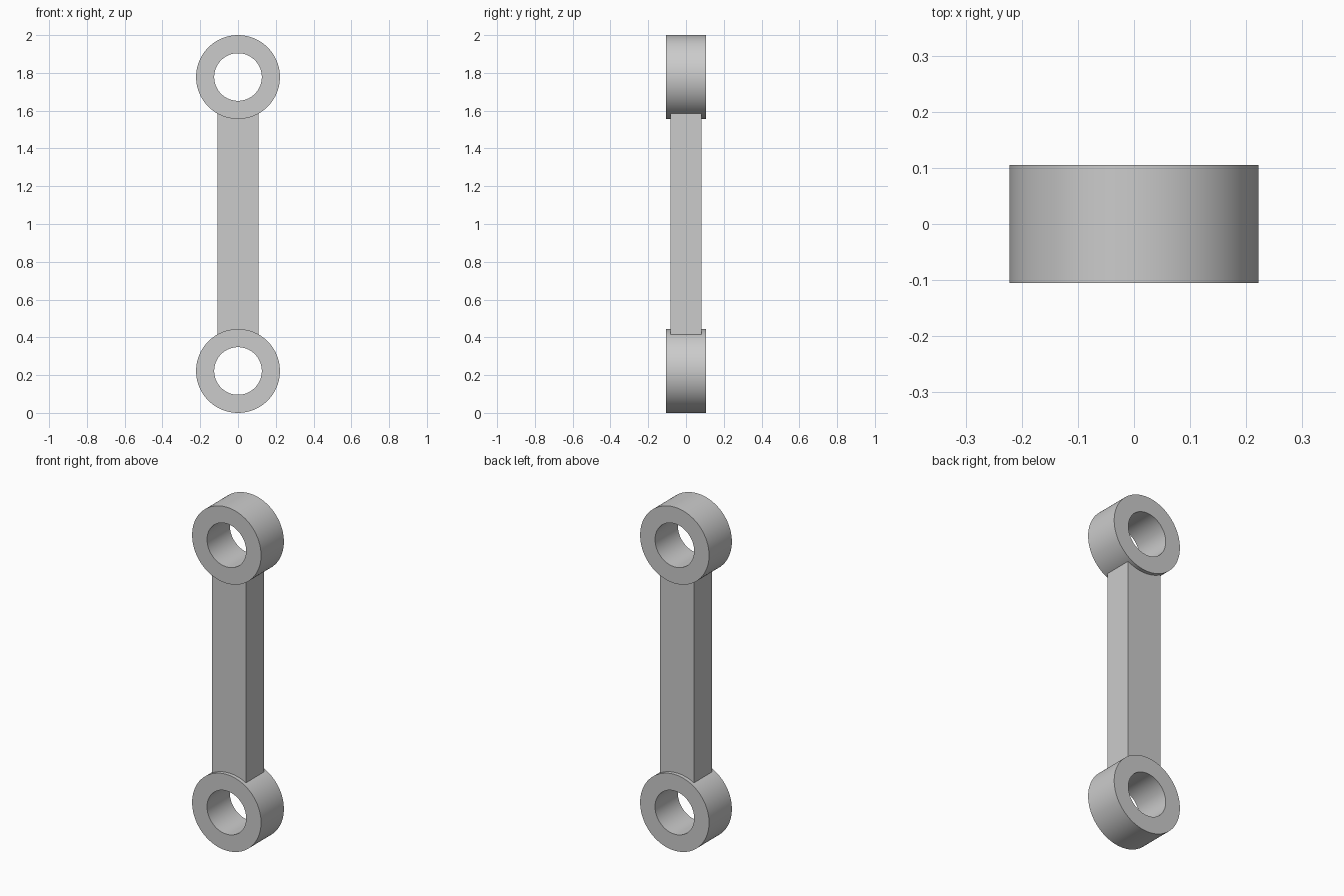
import bpy
import bmesh
import math
from mathutils import Vector

cube = bpy.data.objects.get("Cube")
if cube:
    bpy.data.objects.remove(cube, do_unlink=True)

OUTER, INNER, HALF_DEPTH = 0.222, 0.126, 0.105
BAR_X, BAR_Y = 0.109, 0.083
HEIGHT = 2.0
SEGMENTS = 96

grey = bpy.data.materials.new("plain_grey")
grey.use_nodes = True
colour = (0.6, 0.6, 0.6, 1)
grey.diffuse_color = colour
grey.node_tree.nodes["Principled BSDF"].inputs["Base Color"].default_value = colour


def add_part(name, bm, location):
    bmesh.ops.recalc_face_normals(bm, faces=bm.faces)
    mesh = bpy.data.meshes.new(name)
    bm.to_mesh(mesh)
    bm.free()
    mesh.materials.append(grey)
    part = bpy.data.objects.new(name, mesh)
    part.location = location
    bpy.context.collection.objects.link(part)
    return part


def add_ring(name, z):
    # Rectangular section revolved around the pin axis
    bm = bmesh.new()
    section = [(INNER, -HALF_DEPTH), (OUTER, -HALF_DEPTH),
               (OUTER, HALF_DEPTH), (INNER, HALF_DEPTH)]
    verts = [bm.verts.new((r, y, 0)) for r, y in section]
    edges = [bm.edges.new((verts[i], verts[(i + 1) % 4])) for i in range(4)]
    bmesh.ops.spin(bm, geom=verts + edges, cent=Vector(), axis=(0, 1, 0),
                   angle=math.tau, steps=SEGMENTS, use_merge=True)
    bmesh.ops.remove_doubles(bm, verts=bm.verts, dist=0.0001)
    ring = add_part(name, bm, (0, 0, z))
    bpy.ops.object.select_all(action='DESELECT')
    ring.select_set(True)
    bpy.context.view_layer.objects.active = ring
    bpy.ops.object.shade_smooth_by_angle(angle=math.radians(30))


# Eyes at both ends
add_ring("lower_ring", OUTER)
add_ring("upper_ring", HEIGHT - OUTER)

# Straight bar, its ends buried in the ring walls
bar_end = OUTER + (OUTER + INNER) / 2 - 0.01
bm = bmesh.new()
bmesh.ops.create_cube(bm, size=2)
bmesh.ops.scale(bm, vec=(BAR_X, BAR_Y, HEIGHT / 2 - bar_end), verts=bm.verts)
add_part("connecting_bar", bm, (0, 0, HEIGHT / 2))
